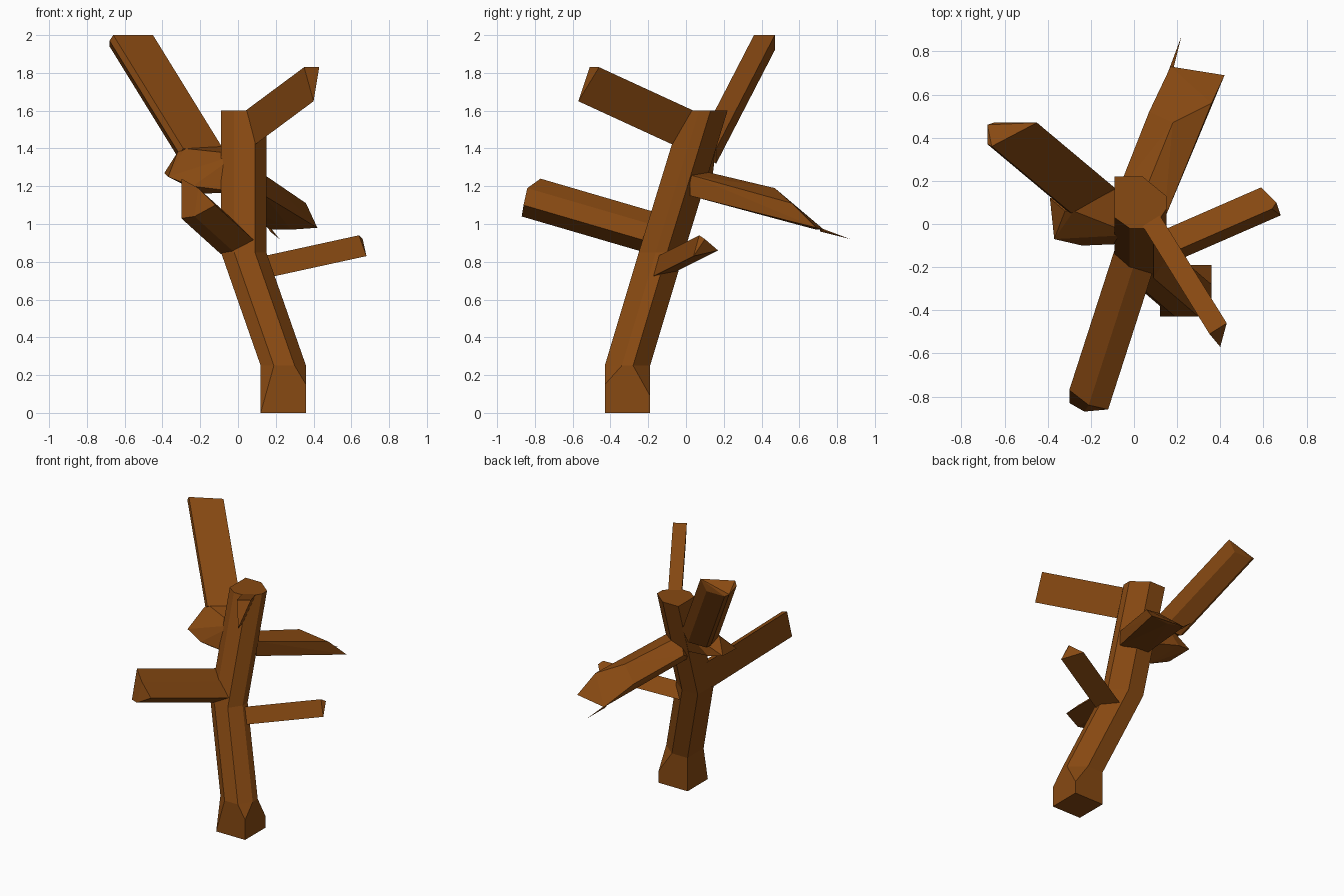
import bpy
import bmesh
from mathutils import Vector

default_cube = bpy.data.objects.get("Cube")
if default_cube:
    bpy.data.objects.remove(default_cube, do_unlink=True)

# Single bark colour
BARK_COLOUR = (0.245, 0.067, 0.006, 1.0)
bark = bpy.data.materials.new("brown_bark")
bark.use_nodes = True
bark.diffuse_color = BARK_COLOUR
shader = bark.node_tree.nodes["Principled BSDF"]
shader.inputs["Base Color"].default_value = BARK_COLOUR
shader.inputs["Roughness"].default_value = 0.9


def finish(name, bm):
    """Turn a bmesh into a flat shaded bark object."""
    bmesh.ops.recalc_face_normals(bm, faces=bm.faces)
    mesh = bpy.data.meshes.new(name)
    bm.to_mesh(mesh)
    bm.free()
    mesh.materials.append(bark)
    part = bpy.data.objects.new(name, mesh)
    bpy.context.collection.objects.link(part)
    return part


def hewn_block(name, points):
    """Convex block of wood spanned by its corner points."""
    bm = bmesh.new()
    for point in points:
        bm.verts.new(point)
    result = bmesh.ops.convex_hull(bm, input=bm.verts)
    inside = [g for g in result["geom_interior"] if isinstance(g, bmesh.types.BMVert)]
    bmesh.ops.delete(bm, geom=inside, context="VERTS")
    bmesh.ops.dissolve_limit(bm, angle_limit=0.02, verts=bm.verts, edges=bm.edges)
    return finish(name, bm)


def straight_branch(name, tip, run):
    """Prism from a cut tip section, running back into the trunk."""
    root = [Vector(point) + Vector(run) for point in tip]
    return hewn_block(name, list(tip) + root)


def loft(name, rings):
    """Skin matching rings and cap both ends."""
    bm = bmesh.new()
    loops = [[bm.verts.new(point) for point in ring] for ring in rings]
    count = len(loops[0])
    for lower, upper in zip(loops, loops[1:]):
        for i in range(count):
            j = (i + 1) % count
            bm.faces.new((lower[i], lower[j], upper[j], upper[i]))
    bm.faces.new(loops[0])
    bm.faces.new(loops[-1])
    return finish(name, bm)


# Trunk: one chamfered outline carried along a bent path
outline = [(-0.12, -0.07), (-0.05, -0.12), (0.06, -0.12), (0.12, -0.03),
           (0.12, 0.03), (0.01, 0.12), (-0.12, 0.12)]
path = [(0.24, -0.31, 0.25), (0.03, -0.13, 0.85), (0.03, 0.1, 1.6)]
rings = [[(cx + x, cy + y, z) for x, y in outline] for cx, cy, z in path]
loft("trunk", rings)

# Square foot whose corners are shaved into the trunk outline
foot_x, foot_y, foot_top = path[0]
half = 0.12
corners = [(foot_x + sx * half, foot_y + sy * half)
           for sx in (-1, 1) for sy in (-1, 1)]
shave_heights = (0, 0.25, 0.15, 0.09)
foot = [(x, y, 0) for x, y in corners]
foot += [(x, y, h) for (x, y), h in zip(corners, shave_heights) if h > 0]
foot += rings[0]
hewn_block("trunk_foot", foot)

# Straight branches, each a tip section and the run back to the trunk
straight_branch("upper_front_branch",
                [(0.35, -0.51, 1.83), (0.43, -0.46, 1.83), (0.4, -0.57, 1.65)],
                (-0.31, 0.5, -0.23))
straight_branch("lower_front_branch",
                [(-0.3, -0.77, 1.24), (-0.21, -0.84, 1.19), (-0.12, -0.86, 1.1),
                 (-0.23, -0.87, 1.04), (-0.3, -0.83, 1.03)],
                (0.21, 0.65, -0.19))
straight_branch("small_side_branch",
                [(0.64, 0.07, 0.94), (0.66, 0.1, 0.92),
                 (0.68, 0.04, 0.83), (0.59, 0.17, 0.86)],
                (-0.55, -0.24, -0.12))

# Tall limb rising from a short elbow
straight_branch("tall_limb",
                [(-0.66, 0.36, 2), (-0.45, 0.47, 2), (-0.68, 0.37, 1.97),
                 (-0.68, 0.46, 1.94), (-0.65, 0.47, 1.92), (-0.5, 0.47, 1.92)],
                (0.37, -0.31, -0.6))
hewn_block("limb_elbow",
           [(-0.28, 0.06, 1.4), (-0.09, 0.16, 1.41), (-0.32, 0.06, 1.38),
            (-0.39, 0.12, 1.27), (-0.37, -0.07, 1.25), (-0.24, -0.1, 1.2),
            (-0.19, -0.05, 1.16), (-0.28, 0.14, 1.25), (0, -0.09, 1.17),
            (0, -0.05, 1.37), (0, 0.08, 1.2)])

# Rear branch with a long slanted cut and a thin splinter at its tip
splinter_root = (0.17, 0.73, 0.97)
hewn_block("rear_branch",
           [(0.18, 0.47, 1.19), (0.36, 0.56, 1.11), (0.42, 0.69, 0.98),
            (0.28, 0.69, 0.97), splinter_root, (0.07, 0.52, 1.09),
            (0.01, 0.05, 1.29), (0.14, 0.02, 1.26), (0.14, 0.02, 1.15),
            (-0.07, 0.05, 1.15), (-0.08, 0.14, 1.2)])
base = Vector(splinter_root)
hewn_block("splinter",
           [base + Vector(offset) for offset in
            ((-0.01, -0.02, 0.01), (0.01, -0.02, 0), (0, -0.02, -0.01))]
           + [Vector((0.22, 0.87, 0.92))])
